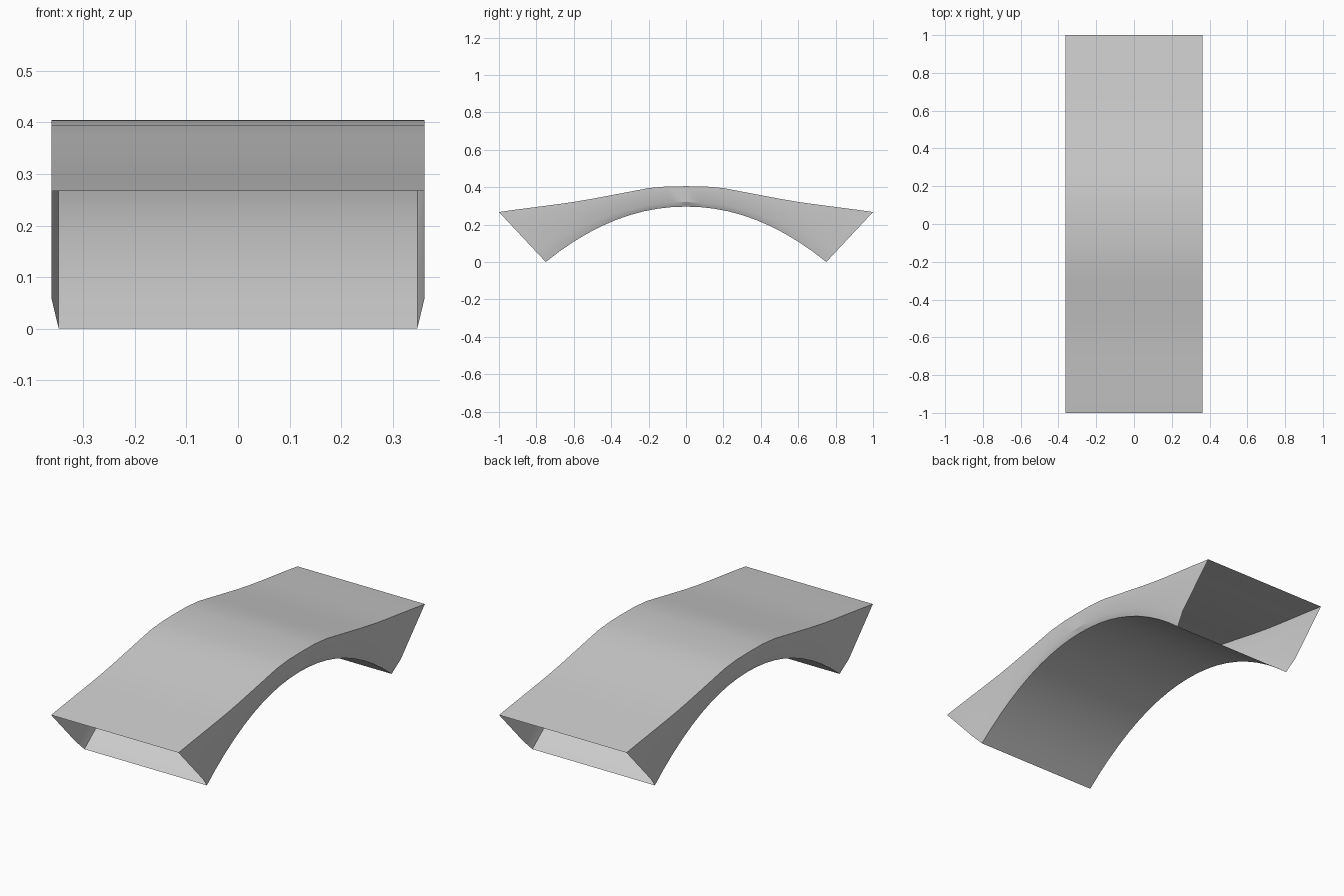
import bpy, bmesh, math

if "Cube" in bpy.data.objects:
    bpy.data.objects.remove(bpy.data.objects["Cube"])

# Half profile from the crown (y=0) to the tip of the deck (y=1)
TOP_Z = [.405, .404, .395, .376, .357, .338, .321, .307, .294, .281, .267]
N = len(TOP_Z) - 1
HALF_W, FOOT_W = .362, .348      # deck half width, underside half width
FOOT_Y, ARCH_Z = .75, .296       # arch half span and crown height
FOLD = .78                       # where the side wall starts to turn under


def section(i):
    """Closed cross-section ring at station i (-N..N)."""
    u = i / N
    ty, tz = u, TOP_Z[abs(i)]
    by, bz = u * FOOT_Y, ARCH_Z * (1 - abs(u) ** 2.05)
    fy, fz = ty + (by - ty) * FOLD, tz + (bz - tz) * FOLD
    half = [(HALF_W, ty, tz), (HALF_W, fy, fz), (FOOT_W, by, bz)]
    return half + [(-x, y, z) for x, y, z in reversed(half)]


# Open-ended arched tube: deck, side walls and curved underside
bm = bmesh.new()
rings = [[bm.verts.new(p) for p in section(i)] for i in range(-N, N + 1)]
for a, b in zip(rings, rings[1:]):
    for k in range(6):
        j = (k + 1) % 6
        bm.faces.new((a[k], a[j], b[j], b[k]))
bmesh.ops.recalc_face_normals(bm, faces=bm.faces)
if max(bm.faces, key=lambda f: f.calc_center_median().z).normal.z < 0:
    bmesh.ops.reverse_faces(bm, faces=bm.faces)

mesh = bpy.data.meshes.new("arched_bridge")
bm.to_mesh(mesh)
bm.free()
bridge = bpy.data.objects.new("arched_bridge", mesh)
bpy.context.collection.objects.link(bridge)

# Smooth along the curve, sharp at the edges
bpy.context.view_layer.objects.active = bridge
bridge.select_set(True)
bpy.ops.object.shade_smooth_by_angle(angle=math.radians(30))
